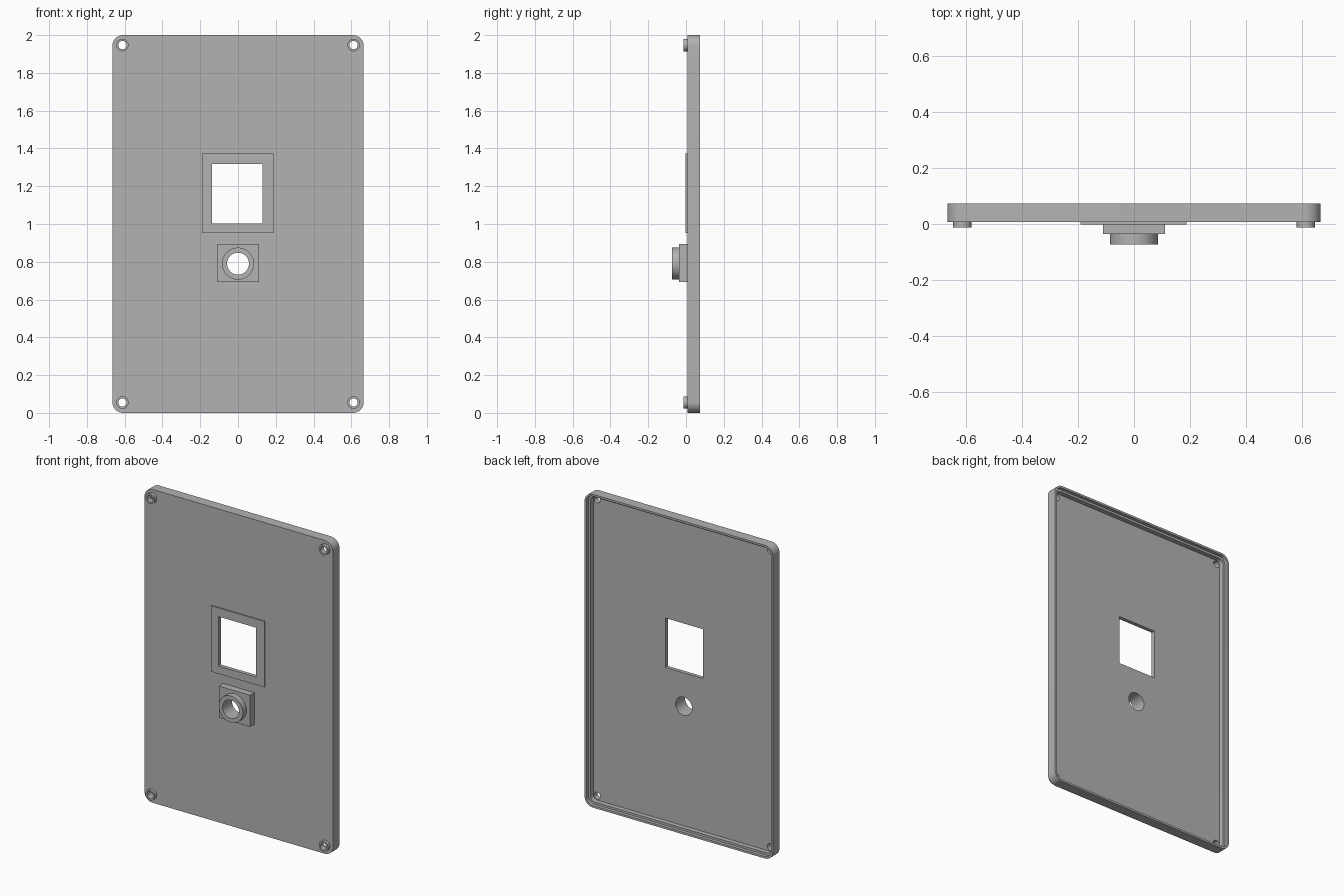
import bpy, bmesh
from math import pi, sin, cos

old = bpy.data.objects.get("Cube")
if old:
    bpy.data.objects.remove(old, do_unlink=True)

grey = bpy.data.materials.new("plain grey")
grey.use_nodes = True
COLOUR = (0.45, 0.45, 0.45, 1)
grey.diffuse_color = COLOUR
grey.node_tree.nodes["Principled BSDF"].inputs["Base Color"].default_value = COLOUR

FRONT, BACK = 0.007, 0.073     # plate faces along y
HALF_W, CORNER = 0.665, 0.057


def circle(x, z, r, n=48):
    return [(x + r * cos(2 * pi * i / n), z + r * sin(2 * pi * i / n)) for i in range(n)]


def rect(x0, x1, z0, z1):
    return [(x0, z0), (x1, z0), (x1, z1), (x0, z1)]


def rounded(inset, steps=10):
    """Plate outline, moved inward by inset."""
    r = CORNER - inset
    pts = []
    for k, (sx, sz) in enumerate([(1, 1), (-1, 1), (-1, -1), (1, -1)]):
        for i in range(steps + 1):
            a = (k + i / steps) * pi / 2
            pts.append((sx * (HALF_W - CORNER) + r * cos(a),
                        1 + sz * (1 - CORNER) + r * sin(a)))
    return pts


def loft(name, sections):
    """Closed solid through (y, outline) sections, capped at both ends."""
    bm = bmesh.new()
    rings = [[bm.verts.new((x, y, z)) for x, z in pts] for y, pts in sections]
    n = len(rings[0])
    for a, b in zip(rings, rings[1:]):
        for i in range(n):
            j = (i + 1) % n
            bm.faces.new((a[i], a[j], b[j], b[i]))
    bm.faces.new(rings[0])
    bm.faces.new(rings[-1])
    bmesh.ops.recalc_face_normals(bm, faces=bm.faces)
    mesh = bpy.data.meshes.new(name)
    bm.to_mesh(mesh)
    bm.free()
    mesh.materials.append(grey)
    ob = bpy.data.objects.new(name, mesh)
    bpy.context.collection.objects.link(ob)
    return ob


def prism(name, y0, y1, pts):
    return loft(name, [(y0, pts), (y1, pts)])


def cutter(name, pts):
    ob = prism(name, -0.2, 0.2, pts)
    ob.hide_render = True
    return ob


# Tray-shaped plate with a stepped lip round the open back
LIP, WALL, STEP, FLOOR = 0.013, 0.027, 0.052, 0.022
plate = loft("cover_plate", [
    (FRONT, rounded(0)), (BACK, rounded(0)), (BACK, rounded(LIP)),
    (STEP, rounded(LIP)), (STEP, rounded(WALL)), (FLOOR, rounded(WALL))])

# Raised parts on the front
frame = prism("window_frame", -0.002, FRONT, rect(-0.19, 0.187, 0.953, 1.373))
block = prism("socket_block", -0.036, FRONT, rect(-0.11, 0.11, 0.693, 0.895))
collar = prism("socket_collar", -0.073, -0.036, circle(0, 0.79, 0.085, 64))

# Openings
window = cutter("window_cutter", rect(-0.137, 0.13, 1.003, 1.318))
bore = cutter("socket_cutter", circle(0, 0.79, 0.058))
cuts = [(plate, window), (frame, window), (plate, bore), (block, bore), (collar, bore)]

# Screw bosses at the four corners
parts = [plate, frame, block, collar]
cutters = [window, bore]
for side, x in (("right", -0.612), ("left", 0.612)):
    for level, z in (("lower", 0.055), ("upper", 1.947)):
        boss = prism(f"{level}_{side}_screw_boss", -0.0125, FRONT, circle(x, z, 0.033, 32))
        hole = cutter(f"{level}_{side}_screw_cutter", circle(x, z, 0.022, 32))
        parts.append(boss)
        cutters.append(hole)
        cuts += [(plate, hole), (boss, hole)]

for ob, tool in cuts:
    mod = ob.modifiers.new(tool.name, 'BOOLEAN')
    mod.operation = 'DIFFERENCE'
    mod.solver = 'EXACT'
    mod.object = tool

# Apply the cuts, remove the cutters, shade the curves smooth
bpy.context.view_layer.update()
graph = bpy.context.evaluated_depsgraph_get()
meshes = [bpy.data.meshes.new_from_object(ob.evaluated_get(graph)) for ob in parts]
for ob, mesh in zip(parts, meshes):
    ob.modifiers.clear()
    ob.data = mesh
for tool in cutters:
    bpy.data.objects.remove(tool, do_unlink=True)

bpy.ops.object.select_all(action='DESELECT')
for ob in parts:
    ob.select_set(True)
bpy.context.view_layer.objects.active = plate
bpy.ops.object.shade_smooth_by_angle(angle=pi / 6)
